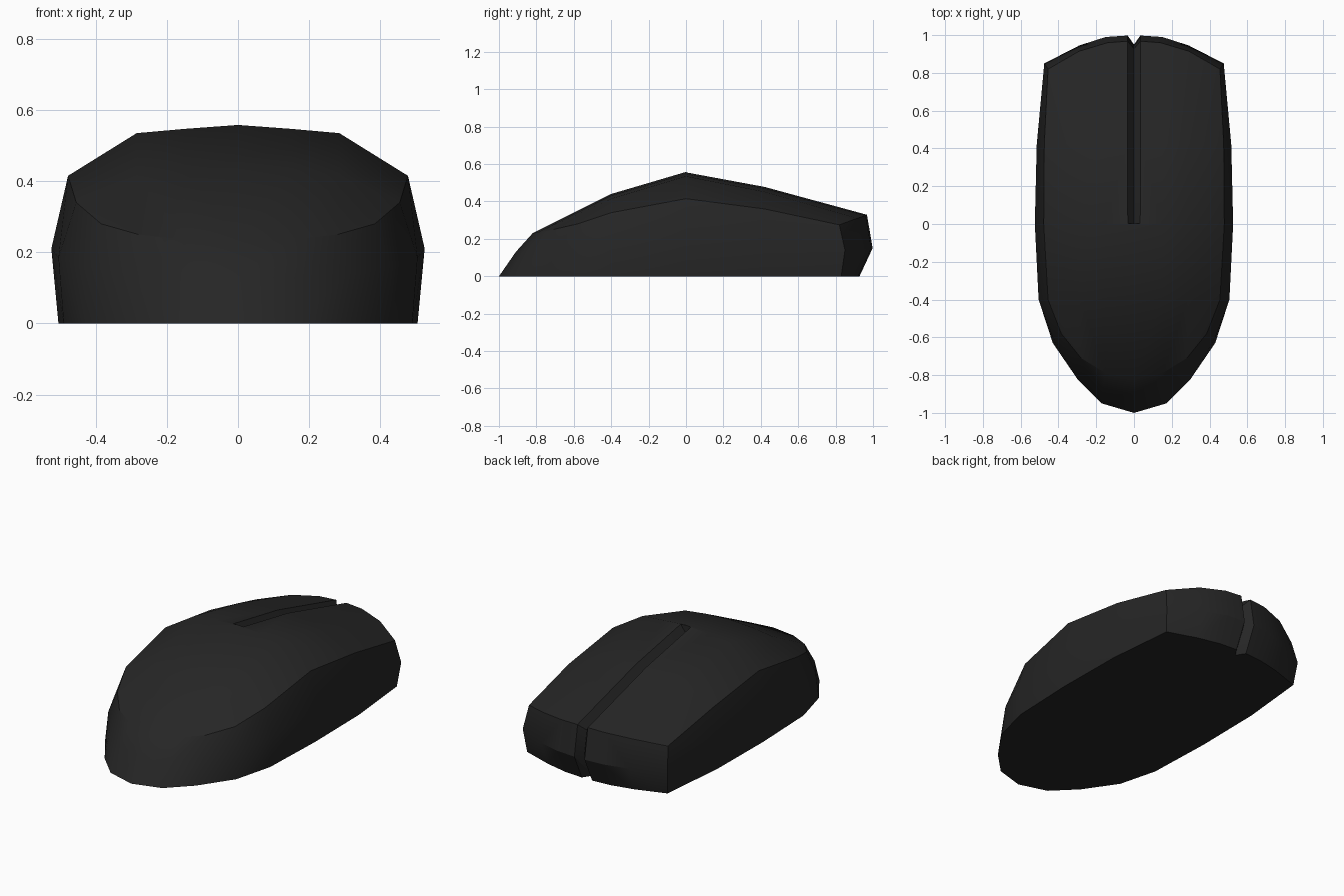
import bpy, bmesh, math
from mathutils import Vector

default = bpy.data.objects.get("Cube")
if default:
    bpy.data.objects.remove(default, do_unlink=True)


def make_material(name, colour):
    mat = bpy.data.materials.new(name)
    mat.use_nodes = True
    mat.diffuse_color = colour
    mat.node_tree.nodes["Principled BSDF"].inputs["Base Color"].default_value = colour
    return mat


def make_object(name, bm, mat):
    bmesh.ops.recalc_face_normals(bm, faces=bm.faces)
    mesh = bpy.data.meshes.new(name)
    bm.to_mesh(mesh)
    bm.free()
    mesh.materials.append(mat)
    obj = bpy.data.objects.new(name, mesh)
    bpy.context.collection.objects.link(obj)
    return obj


def bridge(bm, first, second):
    """Join two rows of vertices with quads."""
    for i in range(len(first) - 1):
        bm.faces.new((first[i], first[i + 1], second[i + 1], second[i]))


black = make_material("black plastic", (0.019, 0.019, 0.019, 1))

# Half outlines from the tail, along the left side, to the nose
base = [(0, -1, 0), (.17, -.95, 0), (.3, -.82, 0), (.43, -.63, 0),
        (.49, -.4, 0), (.505, 0, 0), (.5, .42, 0),
        (.46, .83, 0), (.28, .89, 0), (.145, .92, 0), (0, .93, 0)]
waist = [(0, -.91, .13), (.17, -.87, .13), (.31, -.76, .14), (.43, -.6, .16),
         (.505, -.4, .185), (.525, 0, .21), (.515, .42, .18),
         (.475, .85, .14), (.29, .945, .145), (.15, .99, .15), (0, 1, .15)]
shoulder = [(0, -.82, .23), (.15, -.79, .235), (.28, -.71, .25), (.385, -.58, .28),
            (.455, -.4, .34), (.478, 0, .415), (.475, .42, .36),
            (.455, .82, .275), (.29, .915, .31), (.14, .96, .325), (0, .97, .33)]
# Heights of the crown rows: centre, quarter, outer
crown = [(-.4, (.44, .432, .415)), (0, (.558, .547, .535)), (.42, (.48, .47, .452))]

# Body shell: side walls, crown and flat underside
bm = bmesh.new()
rings = [[bm.verts.new(p) for p in ring] for ring in (base, waist, shoulder)]
bridge(bm, rings[0], rings[1])
bridge(bm, rings[1], rings[2])
bm.faces.new(rings[0])
rim = rings[2]
rows = [rim[:4]]
for (y, heights), edge in zip(crown, rim[4:7]):
    rows.append([bm.verts.new((x, y, z)) for x, z in zip((0, .15, .285), heights)] + [edge])
rows.append(rim[:6:-1])
for back, front in zip(rows, rows[1:]):
    bridge(bm, back, front)
bmesh.ops.mirror(bm, geom=bm.verts[:] + bm.edges[:] + bm.faces[:],
                 axis='X', merge_dist=.001)
body = make_object("mouse_body", bm, black)

# Groove between the buttons: a V-shaped cutter swept over the crown and nose
path = [((.002, .558), (0, 1)), ((.42, .48), (.23, .97)), ((.97, .33), (.85, .8)),
        ((1, .15), (1, -.13)), ((.9, -.064), (.9, -.42))]
depth, half_width = .05, .035
bm = bmesh.new()
sections = []
for (y, z), (ny, nz) in path:
    point, out = Vector((0, y, z)), Vector((0, ny, nz)) * depth
    side = Vector((half_width * 2, 0, 0))
    sections.append([bm.verts.new(p) for p in
                     (point - out, point + out + side, point + out - side)])
for a, b in zip(sections, sections[1:]):
    bridge(bm, a + a[:1], b + b[:1])
bm.faces.new(sections[0])
bm.faces.new(sections[-1])
cutter = make_object("groove_cutter", bm, black)
cutter.hide_render = True

bpy.ops.object.select_all(action='DESELECT')
body.select_set(True)
bpy.context.view_layer.objects.active = body
cut = body.modifiers.new("button_groove", 'BOOLEAN')
cut.operation = 'DIFFERENCE'
cut.solver = 'EXACT'
cut.object = cutter
bpy.ops.object.modifier_apply(modifier=cut.name)
bpy.data.objects.remove(cutter, do_unlink=True)

# Soft crown and tail, crisp shoulders, nose and groove
bpy.ops.object.shade_smooth_by_angle(angle=math.radians(30))
